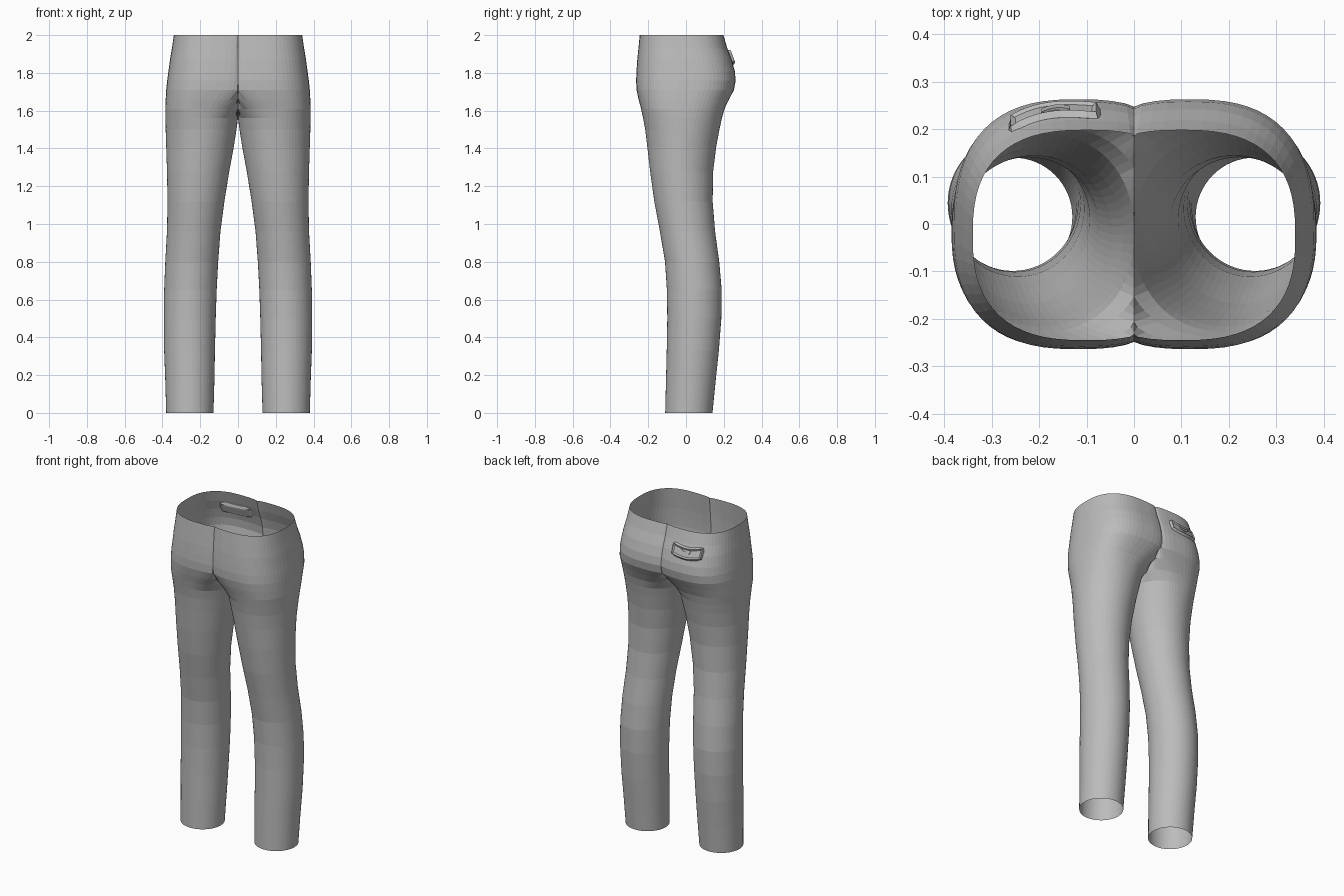
import bpy, bmesh, math

if "Cube" in bpy.data.objects:
    bpy.data.objects.remove(bpy.data.objects["Cube"])

# Section rows: height, inner x, outer x, front y, back y, squareness.
# A negative inner x means the two halves meet on the centre line.
ROWS = [
    (0.00, .130, .380, -.110, .140, 2.0), (0.17, .125, .385, -.106, .157, 2.0),
    (0.33, .122, .391, -.102, .174, 2.0), (0.50, .118, .393, -.099, .187, 2.0),
    (0.65, .113, .391, -.101, .189, 2.0), (0.80, .105, .385, -.111, .176, 2.0),
    (0.96, .093, .376, -.138, .154, 2.0), (1.12, .072, .373, -.168, .141, 2.0),
    (1.28, .046, .376, -.190, .144, 2.0), (1.41, .022, .380, -.205, .160, 2.0),
    (1.50, .008, .383, -.216, .177, 2.1), (1.56, .000, .385, -.227, .190, 2.2),
    (1.61, -.030, .385, -.238, .204, 2.4), (1.66, -.080, .383, -.251, .228, 2.5),
    (1.71, -.130, .380, -.262, .254, 2.6), (1.76, -.140, .375, -.264, .263, 2.6),
    (1.81, -.140, .368, -.262, .258, 2.6), (1.87, -.140, .360, -.258, .242, 2.6),
    (1.93, -.140, .350, -.252, .219, 2.6), (2.00, -.140, .340, -.245, .198, 2.6),
]
SIDES = 64

cloth = bpy.data.materials.new("grey cloth")
cloth.diffuse_color = (0.5, 0.5, 0.5, 1)
cloth.use_nodes = True
cloth.node_tree.nodes["Principled BSDF"].inputs["Base Color"].default_value = cloth.diffuse_color


def make_object(name, bm):
    mesh = bpy.data.meshes.new(name)
    bm.to_mesh(mesh)
    bm.free()
    mesh.materials.append(cloth)
    ob = bpy.data.objects.new(name, mesh)
    bpy.context.collection.objects.link(ob)
    return ob


def power(v, p):
    return math.copysign(abs(v) ** p, v)


def section(row):
    """Rounded leg or hip section, cut off at the centre line."""
    z, x0, x1, y0, y1, n = row
    cx, rx, cy, ry = (x0 + x1) / 2, (x1 - x0) / 2, (y0 + y1) / 2, (y1 - y0) / 2
    for i in range(SIDES):
        a = 2 * math.pi * i / SIDES
        x = cx + rx * power(math.cos(a), 2 / n)
        yield max(x, 0), cy + ry * power(math.sin(a), 2 / n), z


def back_y(x, z):
    """Depth of the seat surface at a given place on the back."""
    for lo, hi in zip(ROWS, ROWS[1:]):
        if lo[0] <= z <= hi[0]:
            t = (z - lo[0]) / (hi[0] - lo[0])
            _, x0, x1, y0, y1, n = [a + (b - a) * t for a, b in zip(lo, hi)]
            u = abs((abs(x) - (x0 + x1) / 2) / ((x1 - x0) / 2))
            return (y0 + y1) / 2 + (y1 - y0) / 2 * (1 - u ** n) ** (1 / n)


# Trousers: one half lofted from hem to waist, then mirrored
bm = bmesh.new()
rings = [[bm.verts.new(p) for p in section(r)] for r in ROWS]
for lo, hi in zip(rings, rings[1:]):
    for i in range(SIDES):
        j = (i + 1) % SIDES
        quad = (lo[i], lo[j], hi[j], hi[i])
        if max(v.co.x for v in quad) > 1e-5:
            bm.faces.new(quad)
bmesh.ops.delete(bm, geom=[v for v in bm.verts if not v.link_faces], context='VERTS')
trousers = make_object("trousers", bm)
mirror = trousers.modifiers.new("other half", 'MIRROR')
mirror.merge_threshold = 0.0005


def back_plate(name, x0, x1, z0, z1, lift, thick, rim=0):
    """Thin plate that follows the seat, with an optional raised rim."""
    bm = bmesh.new()
    nx, nz = 12, 4
    grid = []
    for k in range(nz + 1):
        line = []
        for i in range(nx + 1):
            t = i / nx
            x = x0 + (x1 - x0) * t
            z = z0 + (z1 - z0) * k / nz - 0.012 * (1 - (2 * t - 1) ** 2)
            line.append(bm.verts.new((x, back_y(x, z) + lift, z)))
        grid.append(line)
    for a, b in zip(grid, grid[1:]):
        for i in range(nx):
            bm.faces.new((a[i + 1], a[i], b[i], b[i + 1]))
    bm.normal_update()
    if rim:
        bmesh.ops.inset_region(bm, faces=bm.faces[:], thickness=rim, depth=-0.006,
                               use_boundary=True)
    ob = make_object(name, bm)
    solid = ob.modifiers.new("thickness", 'SOLIDIFY')
    solid.thickness = thick
    solid.offset = -1
    return ob


# Back pocket flap with a raised rim, and a plain tab in its middle
back_plate("back_pocket_flap", -.26, -.08, 1.865, 1.92, .014, .016, rim=.008)
back_plate("pocket_tab", -.195, -.135, 1.885, 1.902, .013, .008)
